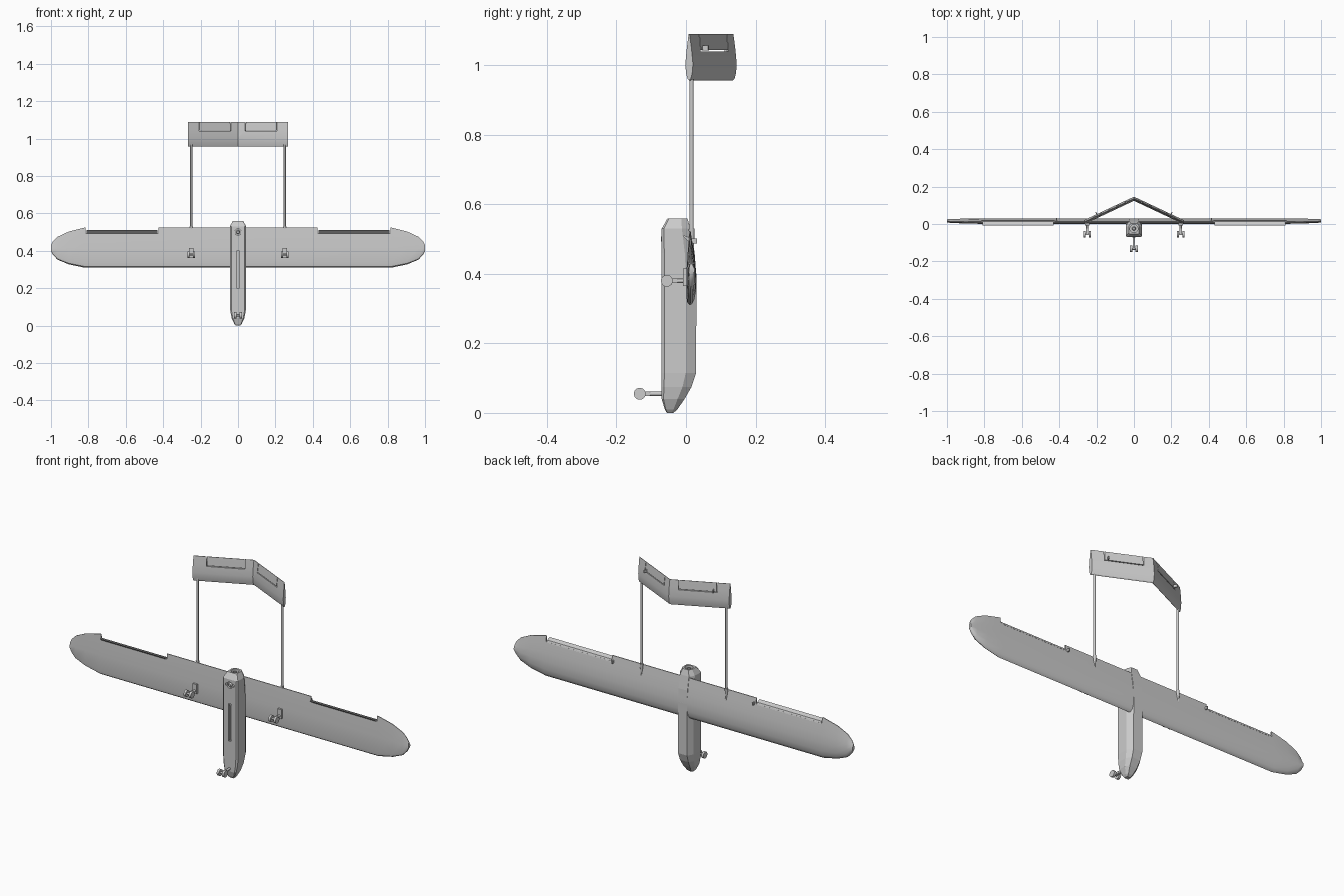
import bpy, bmesh, math
from mathutils import Vector, Matrix

if "Cube" in bpy.data.objects:
    bpy.data.objects.remove(bpy.data.objects["Cube"], do_unlink=True)

grey = bpy.data.materials.new("light_grey")
grey.use_nodes = True
grey.diffuse_color = (0.6, 0.6, 0.6, 1)
grey.node_tree.nodes["Principled BSDF"].inputs["Base Color"].default_value = grey.diffuse_color


def finish(name, bm, smooth=None):
    bmesh.ops.recalc_face_normals(bm, faces=bm.faces)
    mesh = bpy.data.meshes.new(name)
    bm.to_mesh(mesh)
    bm.free()
    mesh.materials.append(grey)
    ob = bpy.data.objects.new(name, mesh)
    bpy.context.collection.objects.link(ob)
    if smooth:
        select(ob)
        bpy.ops.object.shade_smooth_by_angle(angle=math.radians(smooth))
    return ob


def select(ob):
    bpy.ops.object.select_all(action='DESELECT')
    ob.select_set(True)
    bpy.context.view_layer.objects.active = ob


def loft(name, rings, smooth=None):
    bm = bmesh.new()
    rows = [[bm.verts.new(p) for p in ring] for ring in rings]
    n = len(rows[0])
    for a, b in zip(rows, rows[1:]):
        for i in range(n):
            j = (i + 1) % n
            bm.faces.new((a[i], a[j], b[j], b[i]))
    bm.faces.new(rows[0])
    bm.faces.new(rows[-1])
    return finish(name, bm, smooth)


def box(name, centre, size, turn=0.0):
    bm = bmesh.new()
    m = Matrix.Translation(centre) @ Matrix.Rotation(turn, 4, 'Z') @ Matrix.Diagonal((*size, 1))
    bmesh.ops.create_cube(bm, size=1, matrix=m)
    return finish(name, bm)


def rod(name, a, b, r1, r2=None, sides=16):
    a, b = Vector(a), Vector(b)
    m = Matrix.Translation((a + b) / 2) @ (b - a).to_track_quat('Z', 'Y').to_matrix().to_4x4()
    bm = bmesh.new()
    bmesh.ops.create_cone(bm, cap_ends=True, segments=sides, radius1=r1,
                          radius2=r1 if r2 is None else r2, depth=(b - a).length, matrix=m)
    return finish(name, bm, 40)


def cut(target, cutters):
    select(target)
    for c in cutters:
        mod = target.modifiers.new("cut", 'BOOLEAN')
        mod.operation = 'DIFFERENCE'
        mod.solver = 'EXACT'
        mod.object = c
        bpy.ops.object.modifier_apply(modifier=mod.name)
        bpy.data.objects.remove(c, do_unlink=True)


# Fuselage: chamfered box section lofted up from the nose
def body_ring(z, hx, y0, y1):
    h = y1 - y0
    half = [(hx * .82, y0), (hx, y0 + h * .08), (hx, y1 - h * .3), (hx * .6, y1)]
    return [(x, y, z) for x, y in half] + [(-x, y, z) for x, y in reversed(half)]


stations = [(0, .012, -.055, -.036), (.01, .02, -.061, -.025), (.04, .034, -.07, -.004),
            (.075, .041, -.07, .016), (.115, .044, -.07, .029), (.39, .044, -.07, .03),
            (.46, .044, -.07, .025), (.53, .044, -.07, .013), (.56, .028, -.053, .004)]
fuselage = loft("fuselage", [body_ring(*s) for s in stations])
cut(fuselage, [
    box("slot_cutter", (0, -.07, .3), (.014, .02, .2)),
    rod("socket_cutter", (0, -.09, .5), (0, -.06, .5), .017),
    box("cross_cutter", (0, -.07, .5), (.05, .012, .012)),
    rod("outlet_cutter", (0, -.025, .54), (0, -.025, .6), .021, sides=24)])
box("slot_rail", (0, -.064, .3), (.006, .008, .18))
rod("sensor", (0, -.06, .5), (0, -.072, .5), .011, .007)
rod("motor_hub", (0, -.025, .535), (0, -.025, .556), .012, .007)

# Wing: flat-fronted aerofoil lofted along the span
foil = [(0, .012), (.03, .004), (.12, .001), (.5, .002), (1, .009),
        (1, .013), (.8, .02), (.6, .026), (.4, .03), (.2, .029), (.08, .024), (.02, .018)]
half_span = [(0, .31, .524, 1), (.82, .31, .524, 1), (.905, .328, .503, .9),
             (.965, .353, .475, .75), (.99, .38, .45, .65), (1, .4, .43, .6)]


def wing_ring(x, lead, trail, thick):
    return [(x, .018 + (y - .018) * thick, lead + f * (trail - lead)) for f, y in foil]


span = [(-x, *r) for x, *r in reversed(half_span)] + half_span[1:]
wing = loft("wing", [wing_ring(*s) for s in span], 35)
cut(wing, [box("aileron_cutter", (s * .62, .01, .525), (.39, .08, .06)) for s in (-1, 1)])

for side, s in (("left", 1), ("right", -1)):
    # Drooped aileron and its control horn
    flap = [(.019, .491), (.012, .489), (-.009, .508), (-.007, .511), (.014, .503)]
    loft(side + "_aileron", [[(s * x, y, z) for y, z in flap] for x in (.43, .81)])
    box(side + "_aileron_horn", (s * .415, .022, .495), (.006, .02, .014))

    # Tail boom with tapered root fairing
    rod(side + "_boom", (s * .25, .016, .46), (s * .25, .016, .985), .006)
    rod(side + "_boom_fairing", (s * .25, .02, .45), (s * .25, .016, .53), .002, .009)

    # Main gear
    rod(side + "_gear_leg", (s * .25, .01, .38), (s * .25, -.045, .38), .006)
    box(side + "_gear_mount", (s * .25, -.002, .39), (.024, .012, .05))


# Twin wheels on a fork, for each gear leg
def wheels(name, x, y, z):
    rod(name + "_axle", (x - .02, y, z), (x + .02, y, z), .005)
    box(name + "_fork", (x, y + .015, z), (.012, .03, .012))
    for d in (-1, 1):
        rod(name + "_wheel", (x + d * .009, y, z), (x + d * .021, y, z), .017, sides=24)


wheels("left_gear", .25, -.055, .38)
wheels("right_gear", -.25, -.055, .38)
wheels("nose_gear", 0, -.133, .055)
rod("nose_gear_leg", (0, -.05, .055), (0, -.125, .055), .006)

# Tail: bent lens section, joined at the middle ridge
lens = [(0, 0), (.03, .4), (.15, .8), (.35, 1), (.7, .6), (1, .12)]
lens_loop = lens + [(f, -t) for f, t in reversed(lens[1:])]


def tail_ring(x, y):
    return [(x, y + .011 * t, .957 + f * .133) for f, t in lens_loop]


tail = loft("tail", [tail_ring(-.268, .009), tail_ring(0, .135), tail_ring(.268, .009)], 20)
lean = math.atan2(.126, .268)
for s in (-1, 1):
    def on_tail(x):
        return s * x, .135 - x * math.tan(lean)
    # Elevator gaps and horn
    cut(tail, [box("gap_cutter", (*on_tail(.125), 1.042), (.19, .08, .004), -s * lean)]
        + [box("end_cutter", (*on_tail(x), 1.075), (.003, .08, .07), -s * lean) for x in (.041, .209)])
    hx, hy = on_tail(.2)
    box("elevator_horn", (hx, hy + .014, 1.05), (.005, .022, .014), -s * lean)
